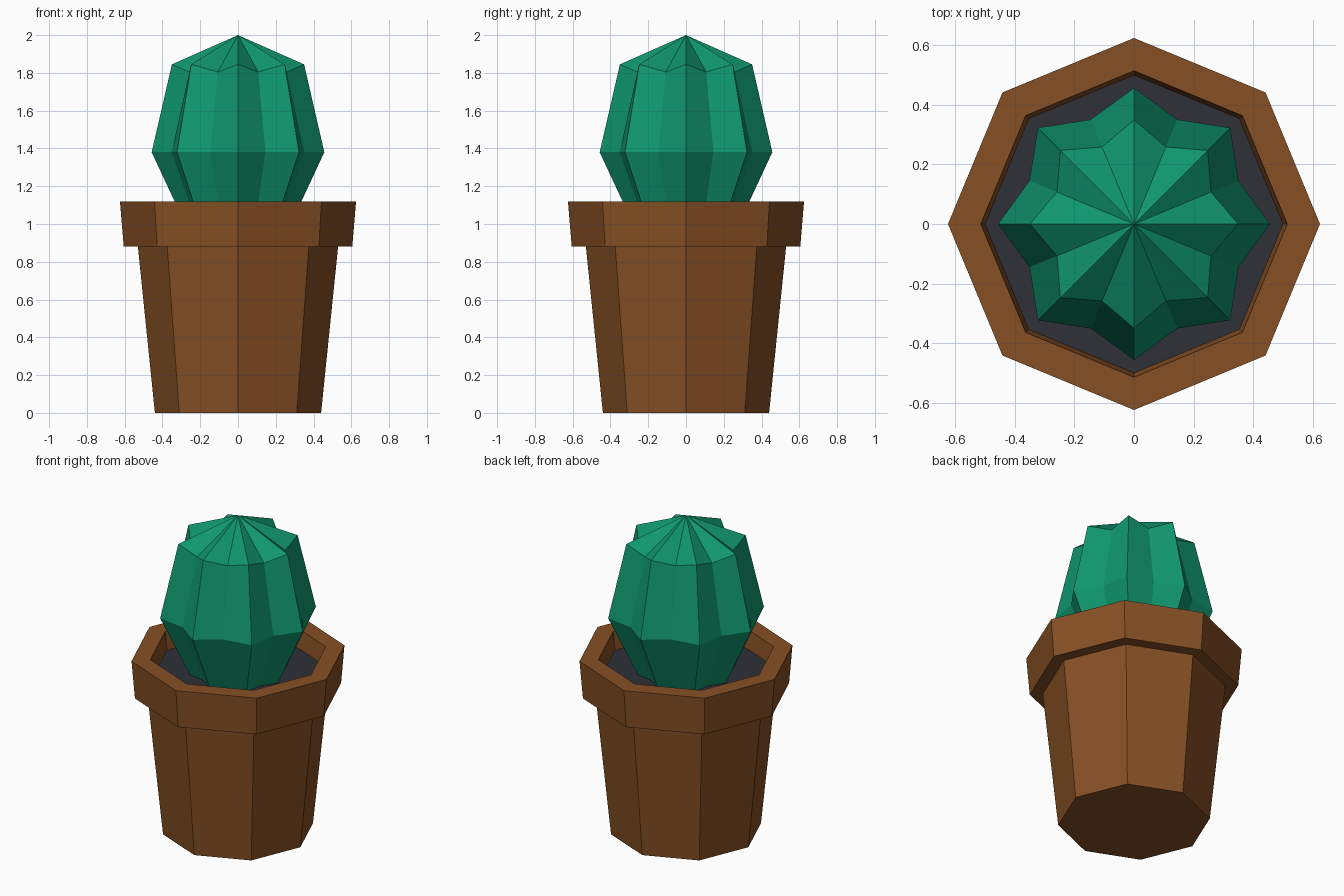
import bpy, bmesh, math

if "Cube" in bpy.data.objects:
    bpy.data.objects.remove(bpy.data.objects["Cube"])


def material(name, rgb):
    m = bpy.data.materials.new(name)
    m.diffuse_color = (*rgb, 1)
    m.use_nodes = True
    m.node_tree.nodes["Principled BSDF"].inputs["Base Color"].default_value = m.diffuse_color
    return m


def ring(bm, n, r, z, r2=None, z2=None):
    """Ring of n vertices; odd ones use r2 / z2 when given."""
    out = []
    for i in range(n):
        odd = i % 2 == 1 and r2 is not None
        rr, zz = (r2, z2) if odd else (r, z)
        a = 2 * math.pi * i / n
        out.append(bm.verts.new((rr * math.cos(a), rr * math.sin(a), zz)))
    return out


def bridge(bm, a, b):
    n = len(a)
    for i in range(n):
        j = (i + 1) % n
        bm.faces.new((a[i], a[j], b[j], b[i]))


def finish(bm, name, mat):
    bmesh.ops.recalc_face_normals(bm, faces=bm.faces)
    me = bpy.data.meshes.new(name)
    bm.to_mesh(me)
    bm.free()
    me.materials.append(mat)
    bpy.context.collection.objects.link(bpy.data.objects.new(name, me))


clay = material("clay_brown", (0.24, 0.08, 0.018))
earth = material("dark_soil", (0.029, 0.029, 0.040))
green = material("cactus_green", (0.005, 0.31, 0.155))

# Pot: eight-sided body with overhanging rim and hollow mouth, one profile
SOIL_Z = 1.0
bm = bmesh.new()
profile = [(0.44, 0), (0.53, 0.88), (0.605, 0.88), (0.625, 1.12),
           (0.515, 1.12), (0.50, SOIL_Z)]
rings = [ring(bm, 8, r, z) for r, z in profile]
for a, b in zip(rings, rings[1:]):
    bridge(bm, a, b)
bm.faces.new(rings[0])
bm.faces.new(rings[-1])
finish(bm, "pot", clay)

# Soil: thin slab filling the mouth
bm = bmesh.new()
low, high = ring(bm, 8, 0.50, SOIL_Z - 0.02), ring(bm, 8, 0.501, SOIL_Z + 0.005)
bridge(bm, low, high)
bm.faces.new(low)
bm.faces.new(high)
finish(bm, "soil", earth)

# Cactus: eight-ribbed body closing to a point
bm = bmesh.new()
levels = [(0.28, SOIL_Z, 0.235, SOIL_Z), (0.457, 1.38, 0.38, 1.38),
          (0.35, 1.845, 0.28, 1.805)]
rings = [ring(bm, 16, r, z, r2, z2) for r, z, r2, z2 in levels]
for a, b in zip(rings, rings[1:]):
    bridge(bm, a, b)
bm.faces.new(rings[0])
tip = bm.verts.new((0, 0, 2))
for i in range(16):
    bm.faces.new((rings[-1][i], rings[-1][(i + 1) % 16], tip))
finish(bm, "cactus", green)
